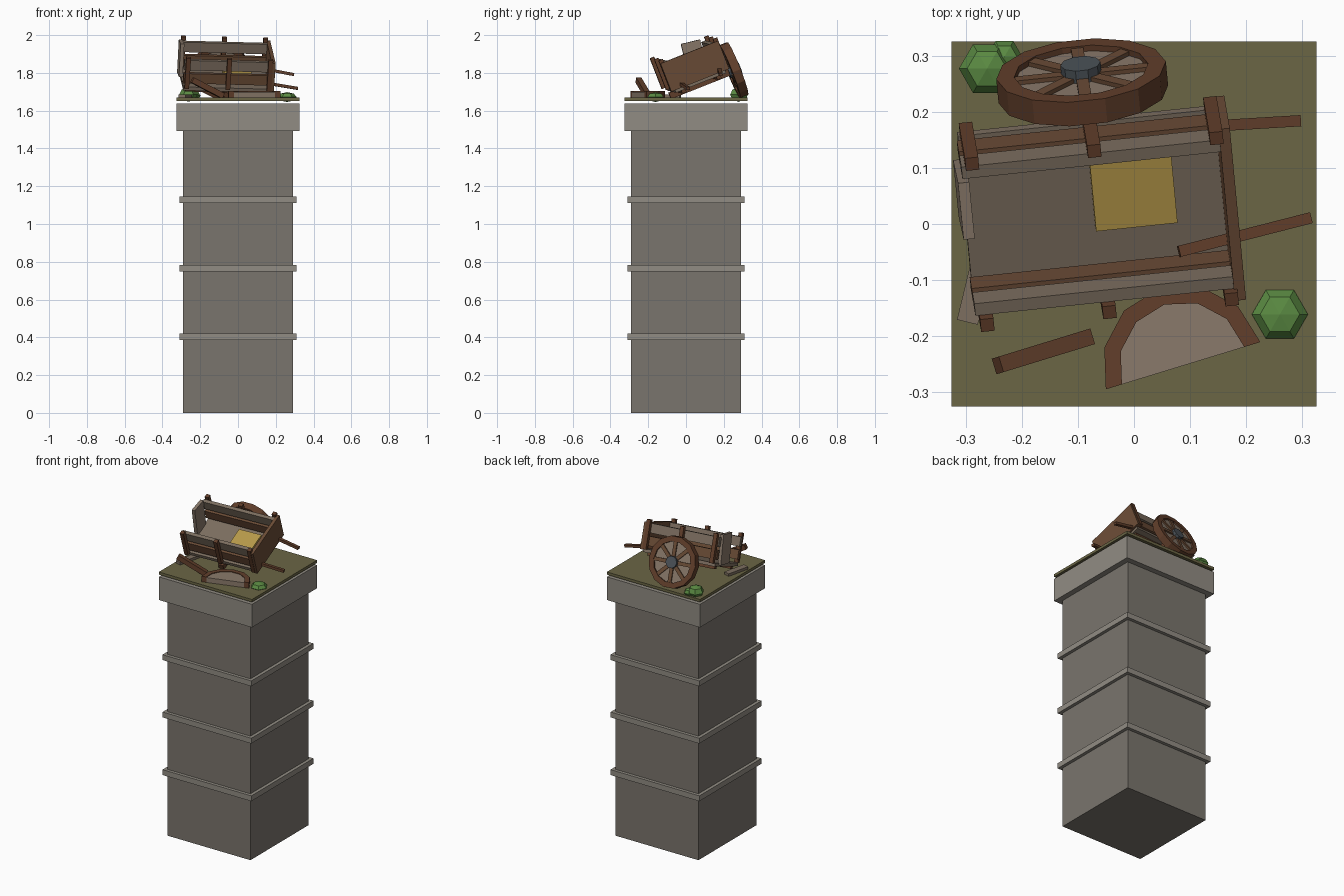
import bpy, bmesh
from math import pi, sin, cos, radians
from mathutils import Matrix, Vector, Euler

if "Cube" in bpy.data.objects:
    bpy.data.objects.remove(bpy.data.objects["Cube"])

I = Matrix.Identity(4)
T = Matrix.Translation


def R(deg, axis):
    return Matrix.Rotation(radians(deg), 4, axis)


def material(name, hexcode):
    m = bpy.data.materials.new(name)
    rgb = [int(hexcode[i:i + 2], 16) / 255 for i in (0, 2, 4)]
    m.diffuse_color = [c / 12.92 if c < 0.04 else ((c + 0.055) / 1.055) ** 2.4 for c in rgb] + [1]
    m.use_nodes = True
    m.node_tree.nodes["Principled BSDF"].inputs["Base Color"].default_value = m.diffuse_color
    return m


STONE = material("stone", "7a756d")
TRIM = material("pale_stone", "918c83")
EARTH = material("earth", "6b6645")
WOOD = material("weathered_wood", "7d6f60")
BROWN = material("brown_wood", "6b4c36")
DARK = material("dark_wood", "623f2b")
PALE = material("pale_wood", "8a7a6b")
IRON = material("iron", "4c5359")
HAY = material("hay", "b89a4a")
LEAF = material("leaf", "5a8a42")


def finish(name, bm, mat, M=I):
    bm.transform(M)
    bmesh.ops.recalc_face_normals(bm, faces=bm.faces)
    me = bpy.data.meshes.new(name)
    bm.to_mesh(me)
    bm.free()
    me.materials.append(mat)
    ob = bpy.data.objects.new(name, me)
    bpy.context.collection.objects.link(ob)
    return ob


def box(name, lo, hi, mat, M=I):
    bm = bmesh.new()
    bmesh.ops.create_cube(bm, size=1)
    lo, hi = Vector(lo), Vector(hi)
    return finish(name, bm, mat, M @ T((lo + hi) / 2) @ Matrix.Diagonal((*(hi - lo), 1)))


def beam(name, p, q, w, h, mat):
    p, q = Vector(p), Vector(q)
    d = q - p
    M = T(p) @ d.to_track_quat('X', 'Z').to_matrix().to_4x4()
    return box(name, (0, -w / 2, -h / 2), (d.length, w / 2, h / 2), mat, M)


def prism(name, pts, z0, z1, mat, M=I):
    bm = bmesh.new()
    f = bm.faces.new([bm.verts.new((x, y, z0)) for x, y in pts])
    new = bmesh.ops.extrude_face_region(bm, geom=[f])["geom"]
    bmesh.ops.translate(bm, vec=(0, 0, z1 - z0), verts=[v for v in new if isinstance(v, bmesh.types.BMVert)])
    return finish(name, bm, mat, M)


def arc(r, n, sweep=2 * pi):
    count = n if sweep > 6 else n + 1
    return [(r * cos(sweep * i / n), r * sin(sweep * i / n)) for i in range(count)]


def ring(name, r0, r1, z0, z1, n, mat, M=I):
    # closed rim with a rectangular section
    bm = bmesh.new()
    section = [(r0, z0), (r1, z0), (r1, z1), (r0, z1)]
    loops = [[bm.verts.new((r * cos(2 * pi * i / n), r * sin(2 * pi * i / n), z)) for r, z in section]
             for i in range(n)]
    for i in range(n):
        a, b = loops[i], loops[(i + 1) % n]
        for k in range(4):
            bm.faces.new((a[k], a[(k + 1) % 4], b[(k + 1) % 4], b[k]))
    return finish(name, bm, mat, M)


def slab(name, half, z0, z1, mat):
    box(name, (-half, -half, z0), (half, half, z1), mat)


# Stone pillar, bands, cap and ground patch
slab("pillar_shaft", 0.29, 0, 1.495, STONE)
for i, z in enumerate((0.402, 0.766, 1.128)):
    slab(f"pillar_band_{i + 1}", 0.31, z - 0.017, z + 0.017, TRIM)
slab("pillar_cap", 0.325, 1.492, 1.638, TRIM)
slab("ground_patch", 0.325, 1.652, 1.669, EARTH)

# Tilted cart body
C = T((-0.068, 0.0485, 1.772)) @ Euler((radians(21.5), radians(1.5), radians(6))).to_matrix().to_4x4()
box("cart_floor", (-0.235, -0.143, -0.02), (0.235, 0.143, 0), WOOD, C)
box("cart_headboard", (0.225, -0.165, -0.005), (0.245, 0.165, 0.155), BROWN, C)
box("cart_tailboard", (-0.01, -0.052, -0.09), (0.01, 0.052, 0.09), PALE,
    C @ T((-0.237, 0.055, 0.085)) @ R(-8, 'X'))
for s, side in ((-1, "near"), (1, "far")):
    for j, z in enumerate((0.02, 0.095)):
        ys = sorted((s * 0.120, s * 0.143))
        box(f"{side}_side_plank_{j + 1}", (-0.238, ys[0], z), (0.23, ys[1], z + 0.056), WOOD if j else BROWN, C)
    for j, x in enumerate((-0.219, 0, 0.219)):
        ys = sorted((s * 0.143, s * 0.167))
        box(f"{side}_side_post_{j + 1}", (x - 0.012, ys[0], -0.002), (x + 0.012, ys[1], 0.172), DARK, C)
    box(f"{side}_floor_beam", (-0.22, s * 0.1 - 0.012, -0.038), (0.22, s * 0.1 + 0.012, -0.02), DARK, C)
box("hay_bale", (-0.006, -0.055, 0), (0.140, 0.095, 0.028), HAY, C)
box("axle", (-0.018, -0.16, -0.055), (0.014, 0.2, -0.02), DARK, C)

# Pulling shafts
beam("far_shaft", (0.08, 0.171, 1.832), (0.296, 0.184, 1.791), 0.02, 0.016, DARK)
beam("near_shaft", (0.08, -0.049, 1.757), (0.315, 0.011, 1.718), 0.02, 0.016, DARK)

# Wheel still on the axle
W = C @ T((-0.004, 0.207, -0.035)) @ R(-90, 'X')
ring("wheel_rim", 0.12, 0.152, -0.023, 0.023, 14, DARK, W)
prism("wheel_disc", arc(0.125, 14), -0.012, 0.012, PALE, W)
for i in range(8):
    box(f"wheel_spoke_{i + 1}", (0.02, -0.011, -0.019), (0.124, 0.011, 0.02), BROWN, W @ R(45 * i, 'Z'))
prism("wheel_hub", arc(0.036, 10), -0.03, 0.036, IRON, W)

# Broken half wheel on the ground
H = T((0.0875, -0.2525, 0)) @ R(17, 'Z')
outer, inner = arc(0.144, 6, pi), arc(0.114, 6, pi)
prism("half_wheel_rim", outer + inner[::-1], 1.665, 1.704, DARK, H)
prism("half_wheel_disc", inner, 1.667, 1.700, PALE, H)

# Debris: leaning broken beam and fallen plank
beam("broken_beam", (-0.243, -0.252, 1.762), (-0.08, -0.202, 1.678), 0.029, 0.03, DARK)
beam("fallen_plank", (-0.262, -0.03, 1.677), (-0.297, -0.175, 1.677), 0.038, 0.016, WOOD)

# Low-poly bushes
for i, (x, y, z, r, h) in enumerate(((-0.262, 0.277, 1.685, 0.05, 0.038),
                                     (-0.231, 0.298, 1.68, 0.032, 0.026),
                                     (0.26, -0.161, 1.672, 0.05, 0.026))):
    bm = bmesh.new()
    bmesh.ops.create_uvsphere(bm, u_segments=6, v_segments=4, radius=1)
    finish(f"bush_{i + 1}", bm, LEAF, T((x, y, z)) @ Matrix.Diagonal((r, r, h, 1)) @ R(30, 'Z'))
